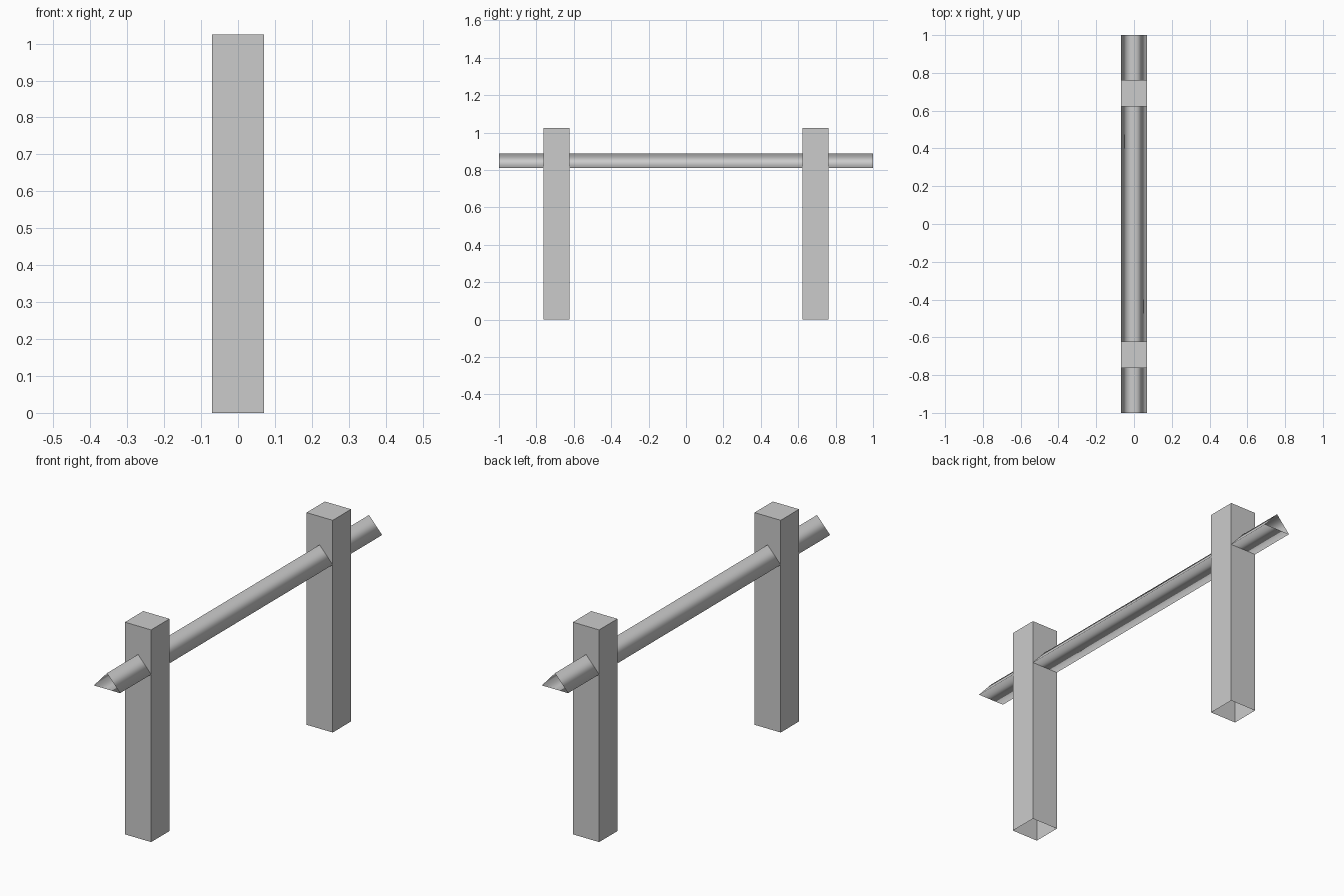
import bpy, bmesh

if "Cube" in bpy.data.objects:
    bpy.data.objects.remove(bpy.data.objects["Cube"])

def prism(name, section, a, b, place, cap_end=False, smooth=False):
    """Extrude a 2D section from a to b; ends stay open unless cap_end is set."""
    bm = bmesh.new()
    start = [bm.verts.new(place(u, v, a)) for u, v in section]
    end = [bm.verts.new(place(u, v, b)) for u, v in section]
    n = len(section)
    for i in range(n):
        j = (i + 1) % n
        bm.faces.new((start[i], start[j], end[j], end[i]))
    if cap_end:
        bm.faces.new(end)
    for f in bm.faces:
        f.smooth = smooth
    mesh = bpy.data.meshes.new(name)
    bm.to_mesh(mesh)
    bm.free()
    obj = bpy.data.objects.new(name, mesh)
    bpy.context.collection.objects.link(obj)
    return obj

H = 0.07  # half width of the posts and rail

# Square posts, open underneath
square = [(-H, -H), (H, -H), (H, H), (-H, H)]
for name, y in (("front_post", -0.693), ("back_post", 0.693)):
    prism(name, square, 0, 1.025, lambda u, v, t: (u, v + y, t), cap_end=True)

# Smooth triangular rail running through both posts, open at the ends
triangle = [(-H, 0.81), (H, 0.81), (0, 0.888)]
prism("rail", triangle, -1, 1, lambda u, v, t: (u, t, v), smooth=True)

# Outward normals on the rail
mesh = bpy.data.objects["rail"].data
bm = bmesh.new()
bm.from_mesh(mesh)
bottom = min(bm.faces, key=lambda f: f.calc_center_median().z)
bm.normal_update()
if bottom.normal.z > 0:
    bmesh.ops.reverse_faces(bm, faces=bm.faces[:])
bm.to_mesh(mesh)
bm.free()
